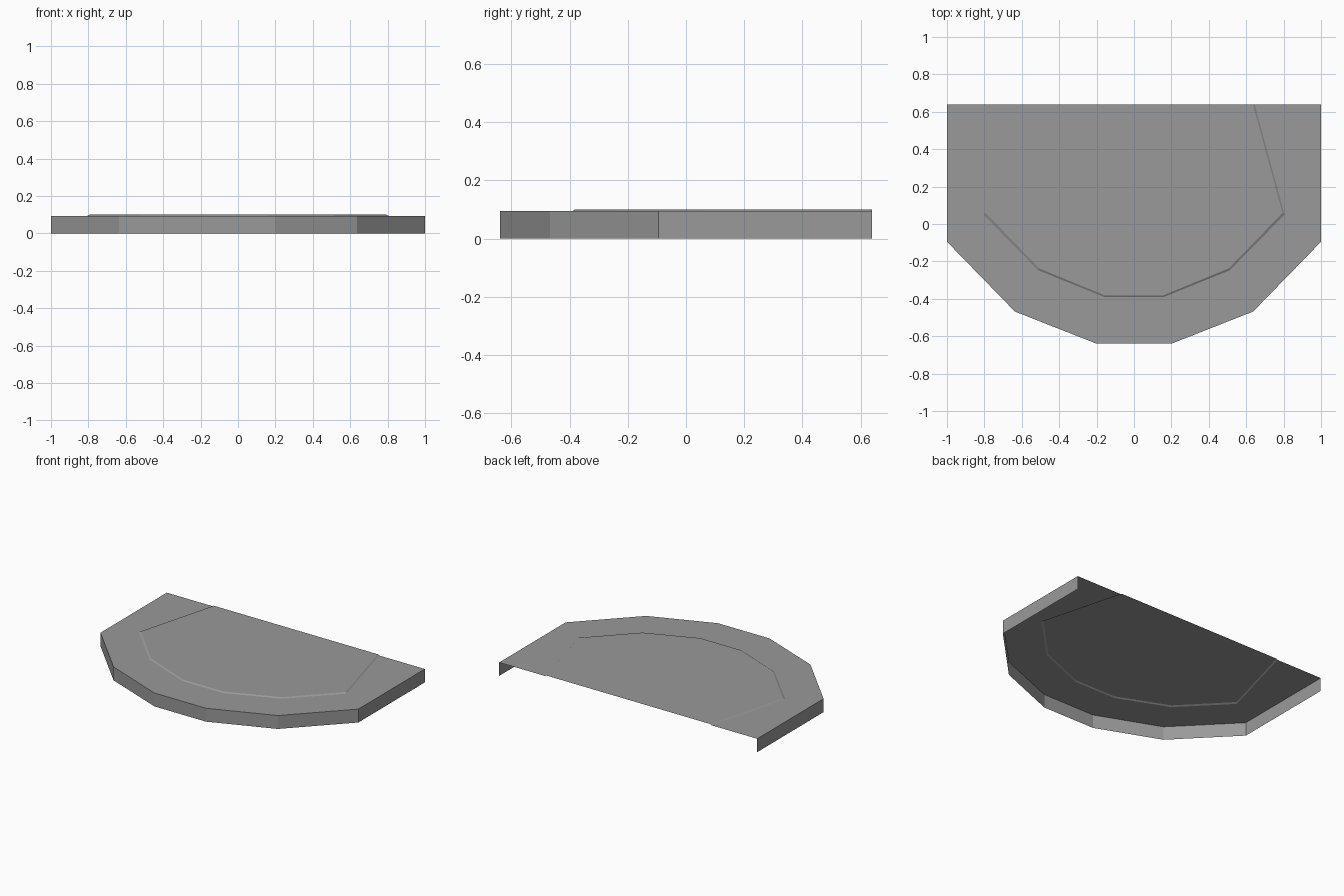
import bpy
import bmesh

cube = bpy.data.objects.get("Cube")
if cube:
    bpy.data.objects.remove(cube, do_unlink=True)

BACK = 0.64
RIM_Z = 0.094
PANEL_Z = 0.1

# One flat grey for the whole shell
grey = bpy.data.materials.new("mid_grey")
grey.use_nodes = True
colour = (0.32, 0.32, 0.32, 1)
grey.diffuse_color = colour
grey.node_tree.nodes["Principled BSDF"].inputs["Base Color"].default_value = colour


def mirrored(half):
    """Complete a left-side outline, running from right back to left back."""
    return [(-x, y) for x, y in half] + half[::-1]


def build(name, loops, cap=False):
    """Bridge open outlines (points, z) with quads; optionally fill the last."""
    bm = bmesh.new()
    rows = [[bm.verts.new((x, y, z)) for x, y in pts] for pts, z in loops]
    for low, high in zip(rows, rows[1:]):
        for i in range(len(low) - 1):
            bm.faces.new((low[i], low[i + 1], high[i + 1], high[i]))
    if cap:
        bm.faces.new(rows[-1])
    mesh = bpy.data.meshes.new(name)
    bm.to_mesh(mesh)
    bm.free()
    mesh.materials.append(grey)
    obj = bpy.data.objects.new(name, mesh)
    bpy.context.collection.objects.link(obj)


outer = mirrored([(1, BACK), (1, -0.095), (0.637, -0.468), (0.2, -0.64)])
step = mirrored([(0.645, BACK), (0.805, 0.05), (0.513, -0.247), (0.16, -0.39)])
# The panel edge slopes in slightly, staying flush with the open back
panel = [(x * 0.986, y if y == BACK else y + 0.009) for x, y in step]

# Side skirt, open at the back and underneath
build("side_skirt", [(outer, 0), (outer, RIM_Z)])
# Flat border around the panel
build("top_border", [(outer, RIM_Z), (step, RIM_Z)])
# Slightly raised centre panel with a sloping edge
build("raised_panel", [(step, RIM_Z), (panel, PANEL_Z)], cap=True)
